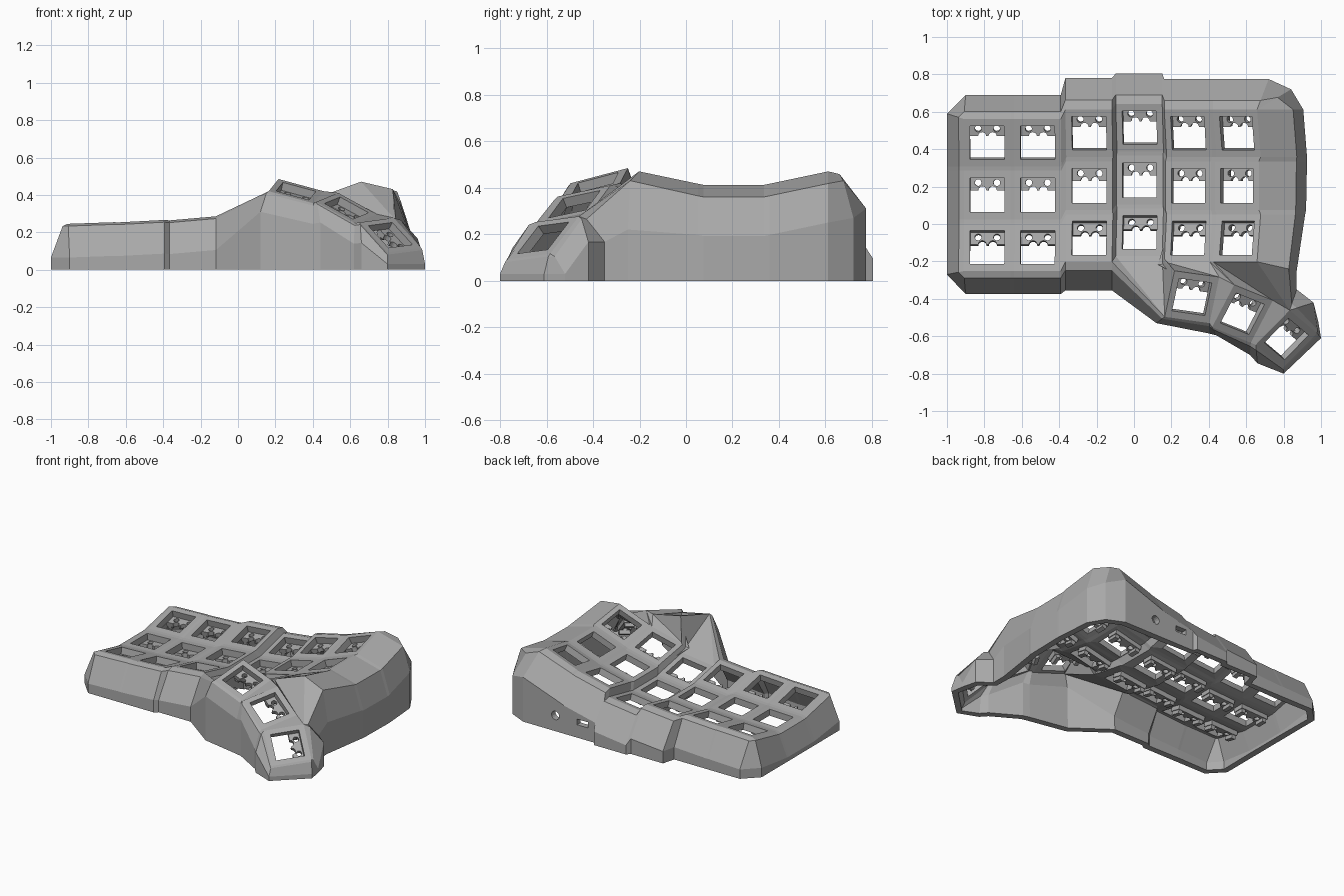
import bpy, bmesh
from math import radians, atan, sin, cos, pi
from mathutils import Matrix, Vector

if "Cube" in bpy.data.objects:
    bpy.data.objects.remove(bpy.data.objects["Cube"])

grey = bpy.data.materials.new("grey plastic")
grey.use_nodes = True
grey.diffuse_color = (0.4, 0.4, 0.4, 1)
grey.node_tree.nodes["Principled BSDF"].inputs["Base Color"].default_value = grey.diffuse_color


def add_object(name, data):
    obj = bpy.data.objects.new(name, data)
    bpy.context.collection.objects.link(obj)
    return obj


def mesh_from(bm, name):
    mesh = bpy.data.meshes.new(name)
    bm.to_mesh(mesh)
    bm.free()
    mesh.materials.append(grey)
    return mesh


def frame(pos, yaw, side, pitch):
    """Key position: yaw about z, side slope along x, pitch along y (degrees)."""
    return (Matrix.Translation(pos) @ Matrix.Rotation(radians(yaw), 4, 'Z')
            @ Matrix.Rotation(radians(-side), 4, 'Y') @ Matrix.Rotation(radians(pitch), 4, 'X'))


# Key positions: six curved columns of three, and three thumb keys
FL, FR, BR, BL = range(4)
keys = {}
columns = [(-0.785, 0.155, 0.19, 2), (-0.515, 0.155, 0.20, 3), (-0.24, 0.205, 0.215, 5),
           (0.03, 0.235, 0.20, 7), (0.29, 0.205, 0.29, 13), (0.55, 0.205, 0.37, 20)]
for c, (x, y, z, slope) in enumerate(columns):
    for r in range(3):
        d = (r - 1) * 0.28
        pitch = atan(0.8 * d) * 180 / pi
        keys[c, r] = frame((x, y + d, z + 0.4 * d * d), 0, slope, pitch)
keys['t', 0] = frame((0.31, -0.39, 0.42), -8, -15, 15)
keys['t', 1] = frame((0.58, -0.48, 0.33), -22, -27, 12)
keys['t', 2] = frame((0.815, -0.615, 0.185), -40, -40, 7)

# Key plates with square openings
bm = bmesh.new()
corner = {}
signs = [(-1, -1), (1, -1), (1, 1), (-1, 1)]


def face(*verts):
    unique = list(dict.fromkeys(verts))
    if len(unique) > 2:
        bm.faces.new(unique)


for (c, r), m in keys.items():
    outer = [bm.verts.new(m @ Vector((sx * 0.125, sy * 0.13, 0))) for sx, sy in signs]
    hole = [bm.verts.new(m @ Vector((sx * 0.092, sy * 0.092, 0))) for sx, sy in signs]
    for i in range(4):
        j = (i + 1) % 4
        face(outer[i], outer[j], hole[j], hole[i])
        corner[c, r, i] = outer[i]


def web(*names):
    face(*[corner[n] for n in names])


# Webs between neighbouring plates
for c in range(6):
    for r in range(3):
        if r < 2:
            web((c, r, BL), (c, r, BR), (c, r + 1, FR), (c, r + 1, FL))
        if c < 5:
            web((c, r, FR), (c + 1, r, FL), (c + 1, r, BL), (c, r, BR))
        if r < 2 and c < 5:
            web((c, r, BR), (c + 1, r, BL), (c + 1, r + 1, FL), (c, r + 1, FR))
for t in range(2):
    web(('t', t, FR), ('t', t + 1, FL), ('t', t + 1, BL), ('t', t, BR))

# Webs joining the thumb cluster to the front row
T0FL, T0BL, T0BR = [('t', 0, i) for i in (FL, BL, BR)]
T1BL, T1BR, T2BL = ('t', 1, BL), ('t', 1, BR), ('t', 2, BL)
for names in [((2, 0, FR), T0FL, (3, 0, FL)), ((3, 0, FL), T0FL, (3, 0, FR)),
              ((3, 0, FR), T0FL, T0BL), ((3, 0, FR), T0BL, (4, 0, FL)),
              ((4, 0, FL), T0BL, T0BR), ((4, 0, FL), T0BR, (4, 0, FR)),
              ((4, 0, FR), T0BR, T1BL), ((4, 0, FR), T1BL, (5, 0, FL)),
              ((5, 0, FL), T1BL, T1BR), ((5, 0, FL), T1BR, (5, 0, FR)),
              ((5, 0, FR), T1BR, T2BL)]:
    web(*names)

# Side walls: each station runs from a plate corner over a lip to the floor
stations = []


def wall(name, x=None, y=None, frac=0.3, lip=0.012, drop=0.18):
    top = corner[name]
    p = top.co
    x = p.x if x is None else x
    y = p.y if y is None else y
    lip_v = bm.verts.new((p.x + (x - p.x) * frac, p.y + (y - p.y) * frac, p.z - lip))
    mid = bm.verts.new((x, y, max(p.z - drop, 0.03)))
    stations.append((top, lip_v, mid, bm.verts.new((x, y, 0))))


# front
wall((0, 0, FL), -1.0, -0.27)
wall((0, 0, FL), -0.9, -0.375)
for name in [(0, 0, FR), (1, 0, FL), (1, 0, FR)]:
    wall(name, y=-0.375)
wall((2, 0, FL), y=-0.355)
wall((2, 0, FR), y=-0.355)
# thumb cluster
for t, i, x, y in [(0, FL, 0.12, -0.53), (0, FR, 0.4, -0.585), (1, FL, 0.44, -0.595),
                   (1, FR, 0.62, -0.70), (2, FL, 0.66, -0.745), (2, FR, 0.80, -0.80),
                   (2, BR, 1.0, -0.61), (2, BR, 0.985, -0.52), (2, BL, 0.96, -0.42),
                   (2, BL, 0.87, -0.35)]:
    wall(('t', t, i), x, y, drop=0.11)
# right side
wall((5, 0, FR), 0.87, -0.25, frac=0.8, lip=0.04, drop=0.25)
for r, i, x in [(0, BR, 0.915), (1, FR, 0.92), (1, BR, 0.925), (2, FR, 0.925), (2, BR, 0.905)]:
    wall((5, r, i), x, frac=0.78, lip=0.052, drop=0.22)
# back
wall((5, 2, BR), 0.84, 0.72, frac=0.6, lip=0.04, drop=0.2)
wall((5, 2, BR), 0.72, 0.775, drop=0.16)
for c, y in [(5, 0.775), (4, 0.775), (3, 0.805), (2, 0.78), (1, 0.69), (0, 0.69)]:
    if c < 5:
        wall((c, 2, BR), y=y)
    wall((c, 2, BL), x=-0.9 if c == 0 else None, y=y)
# left side
wall((0, 2, BL), -1.0, 0.59)
for r, i in [(2, FL), (1, BL), (1, FL), (0, BL)]:
    wall((0, r, i), -1.0)

for a, b in zip(stations, stations[1:] + stations[:1]):
    for k in range(3):
        face(a[k], a[k + 1], b[k + 1], b[k])

bmesh.ops.recalc_face_normals(bm, faces=bm.faces)
if sum(f.normal.z * f.calc_area() for f in bm.faces) < 0:
    bmesh.ops.reverse_faces(bm, faces=bm.faces)
case = add_object("keyboard_case", mesh_from(bm, "keyboard_case"))
solid = case.modifiers.new("thickness", 'SOLIDIFY')
solid.thickness = 0.045
solid.offset = -1

# Cable openings in the back wall
cutters = []
for x, size, segments in [(0.47, (0.03, 0.03), 16), (0.26, (0.06, 0.028), 4)]:
    cut = bmesh.new()
    turn = Matrix.Rotation(pi / 2, 4, 'X') @ Matrix.Diagonal((*size, 1, 1))
    if segments == 4:
        turn = turn @ Matrix.Rotation(pi / 4, 4, 'Z')
    bmesh.ops.create_cone(cut, cap_ends=True, segments=segments, radius1=1, radius2=1, depth=0.3,
                          matrix=Matrix.Translation((x, 0.78, 0.11)) @ turn)
    cutter = add_object("port_cutter", mesh_from(cut, "port_cutter"))
    cutter.hide_render = True
    cutters.append(cutter)
    boolean = case.modifiers.new("port", 'BOOLEAN')
    boolean.object = cutter
    boolean.operation = 'DIFFERENCE'
    boolean.solver = 'EXACT'
bpy.context.view_layer.objects.active = case
case.select_set(True)
bpy.ops.object.convert(target='MESH')
for cutter in cutters:
    bpy.data.objects.remove(cutter)

# Switch socket holder: scalloped bar with pin holes and two lugs
bm = bmesh.new()


def loop(points):
    vs = [bm.verts.new((x, y, -0.045)) for x, y in points]
    return [bm.edges.new((vs[i], vs[i - 1])) for i in range(len(vs))]


def arc(cx, cy, radius, start, end, steps=8):
    angles = [radians(start + (end - start) * i / steps) for i in range(steps + 1)]
    return [(cx + radius * cos(a), cy + radius * sin(a)) for a in angles]


edges = loop([(-0.105, 0.105), (-0.105, 0.025)] + arc(-0.028, 0.025, 0.022, 180, 0)
             + arc(0.028, 0.025, 0.022, 180, 0) + [(0.105, 0.025), (0.105, 0.105)])
for side in (-1, 1):
    edges += loop(arc(side * 0.05, 0.066, 0.018, 0, 330, 11))
fill = bmesh.ops.triangle_fill(bm, edges=edges, use_beauty=True, use_dissolve=False)
faces = [f for f in fill["geom"] if isinstance(f, bmesh.types.BMFace)]
ext = bmesh.ops.extrude_face_region(bm, geom=faces, use_keep_orig=True)
bmesh.ops.translate(bm, vec=(0, 0, -0.03),
                    verts=[v for v in ext["geom"] if isinstance(v, bmesh.types.BMVert)])
for side in (-1, 1):
    bmesh.ops.create_cube(bm, size=1, matrix=Matrix.Translation((side * 0.085, 0.065, -0.085))
                          @ Matrix.Diagonal((0.03, 0.07, 0.03, 1)))
bmesh.ops.recalc_face_normals(bm, faces=bm.faces)
holder = mesh_from(bm, "socket_holder")
for m in keys.values():
    add_object("socket_holder", holder).matrix_world = m
